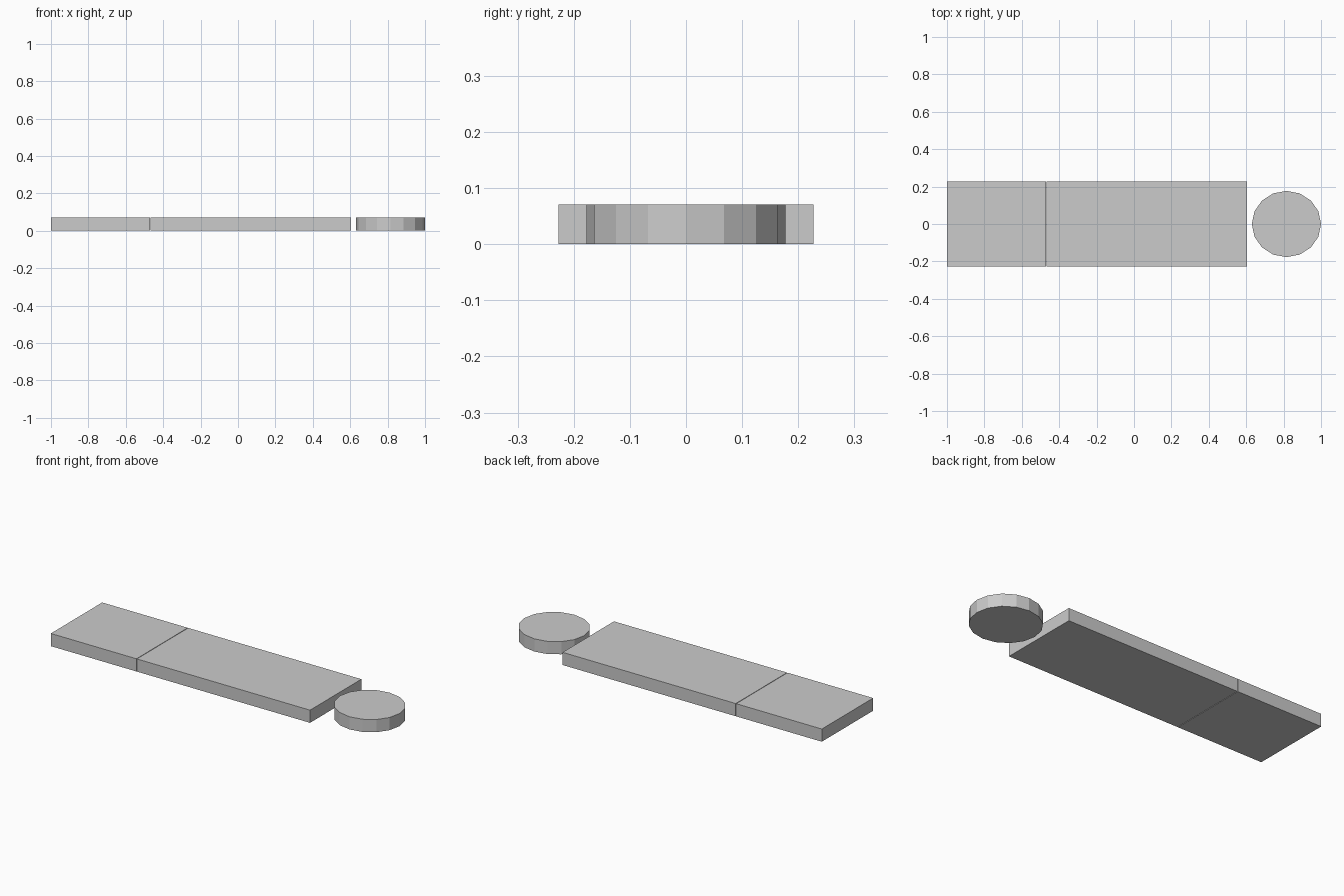
import bpy

if "Cube" in bpy.data.objects:
    bpy.data.objects.remove(bpy.data.objects["Cube"])

HEIGHT = 0.071


def slab(name, x0, x1, half_width):
    bpy.ops.mesh.primitive_cube_add(size=1, location=((x0 + x1) / 2, 0, HEIGHT / 2))
    ob = bpy.context.object
    ob.name = name
    ob.scale = (x1 - x0, 2 * half_width, HEIGHT)
    bpy.ops.object.transform_apply(location=False, rotation=False, scale=True)


# Two flat slabs end to end with a hairline seam
slab("short_slab", -1.0, -0.470, 0.227)
slab("long_slab", -0.467, 0.605, 0.227)

# Slightly oval 16-sided disc beyond the end
bpy.ops.mesh.primitive_cylinder_add(vertices=16, radius=1, depth=1,
                                    location=(0.815, 0, HEIGHT / 2))
disc = bpy.context.object
disc.name = "end_disc"
disc.scale = (0.185, 0.177, HEIGHT)
bpy.ops.object.transform_apply(location=False, rotation=False, scale=True)
